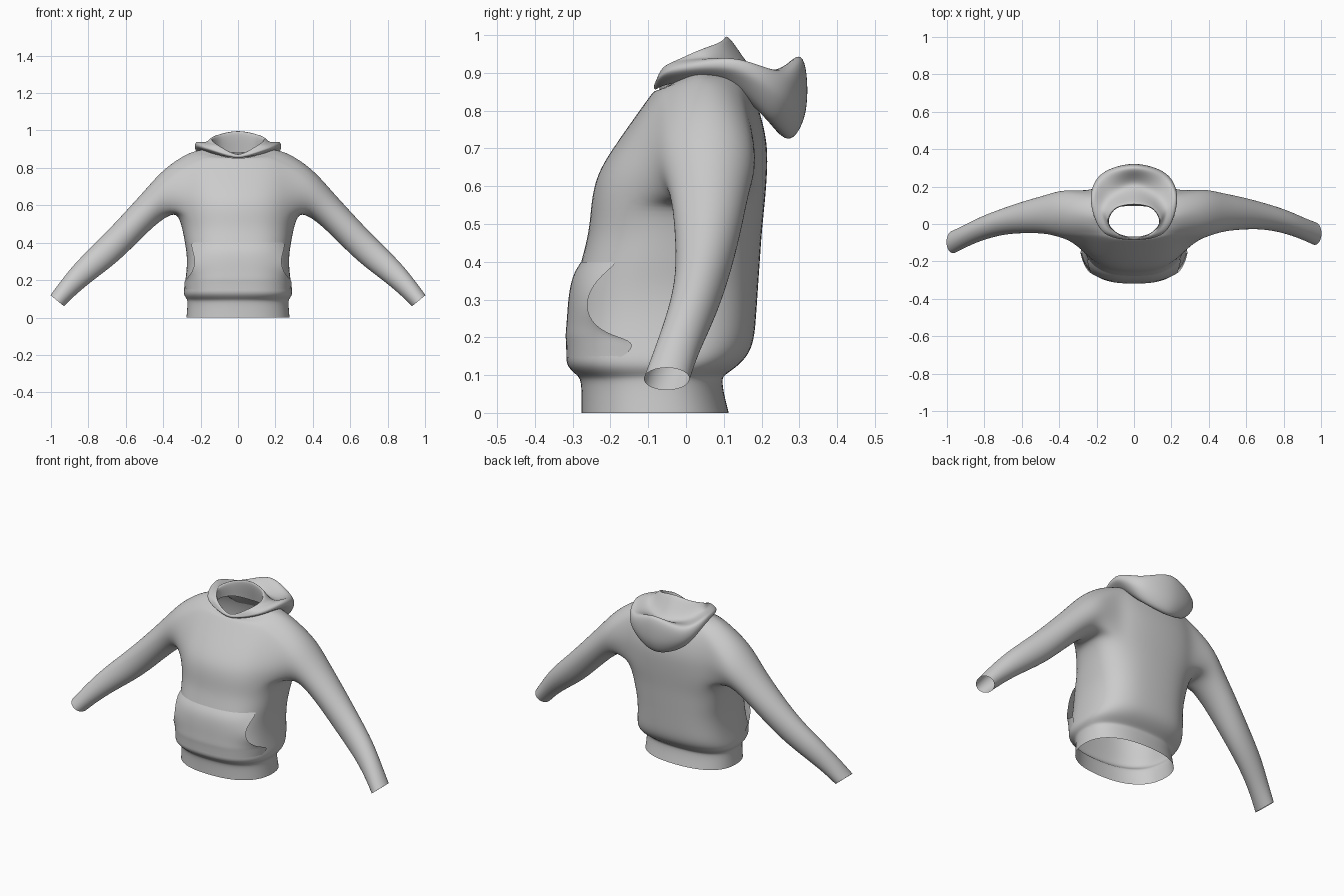
import bpy, bmesh, math
from mathutils import Vector

if "Cube" in bpy.data.objects:
    bpy.data.objects.remove(bpy.data.objects["Cube"])

N = 24  # columns around the torso

# torso rings: z, half width, front y, back y, y of widest point, squareness
LEVELS = [
    (0.00, .278, -.278, .115, -.07, .85), (.045, .274, -.278, .103, -.07, .85),
    (.088, .272, -.280, .096, -.07, .85), (.100, .276, -.290, .102, -.07, .80),
    (.125, .296, -.322, .142, -.06, .75), (.170, .288, -.318, .180, -.05, .72),
    (.250, .276, -.302, .187, -.04, .72), (.330, .274, -.296, .192, -.03, .72),
    (.400, .286, -.280, .197, -.01, .75), (.480, .300, -.258, .202, .02, .80),
    (.555, .325, -.254, .210, .05, .82), (.630, .335, -.240, .216, .06, .85),
    (.700, .335, -.196, .218, .06, .85), (.770, .330, -.146, .205, .06, .85),
    (.830, .312, -.103, .185, .06, .85), (.882, .270, -.086, .160, .05, .90),
    (.897, .200, -.080, .140, .03, 1.0), (.902, .138, -.073, .122, .02, 1.0)]

# sleeve rings: upper x, z, lower x, z, front y, back y
SLEEVE = [
    (.395, .800, .365, .548, -.075, .190), (.490, .690, .430, .505, -.042, .168),
    (.615, .552, .515, .425, -.030, .148), (.740, .420, .640, .298, -.026, .114),
    (.855, .310, .770, .203, -.050, .076), (.935, .213, .865, .125, -.082, .035),
    (1.003, .120, .930, .060, -.112, .010)]

# hood profiles from front centre round to back centre, each from the neck
# over the fold, along the trough, over the rim and back to the neck
HOOD = [
    [(0, -.068, .85), (0, -.074, .87), (0, -.078, .872), (0, -.082, .87),
     (0, -.085, .865), (0, -.085, .86), (0, -.082, .855)],
    [(.085, -.050, .865), (.098, -.048, .915), (.125, -.05, .922), (.160, -.045, .912),
     (.165, -.043, .90), (.145, -.04, .885), (.11, -.045, .87)],
    [(.135, .01, .89), (.140, .02, .955), (.175, .07, .938), (.222, .12, .938),
     (.230, .13, .91), (.205, .12, .885), (.16, .05, .88)],
    [(.095, .09, .89), (.098, .085, .982), (.125, .15, .905), (.163, .255, .905),
     (.175, .262, .83), (.14, .22, .775), (.115, .13, .87)],
    [(0, .12, .88), (0, .106, 1.0), (0, .205, .885), (0, .305, .945),
     (0, .318, .80), (0, .262, .725), (0, .15, .87)]]


def spow(v, p):
    return math.copysign(abs(v) ** p, v)


def ring_point(level, a, off=0.0):
    """Point at angle a on a rounded-square torso ring."""
    z, w, yf, yb, yc, p = level
    c, s = math.cos(a), math.sin(a)
    depth = (yb - yc if s > 0 else yc - yf) + off
    drop = max(0, z - .852) * max(0, -s)
    return Vector(((w + off) * spow(c, p), yc + depth * spow(s, p), z - drop))


def level_at(z):
    for lo, hi in zip(LEVELS, LEVELS[1:]):
        if z <= hi[0]:
            t = (z - lo[0]) / (hi[0] - lo[0])
            return [a + (b - a) * t for a, b in zip(lo, hi)]


def finish(name, bm, levels):
    bmesh.ops.recalc_face_normals(bm, faces=bm.faces)
    mesh = bpy.data.meshes.new(name)
    bm.to_mesh(mesh)
    bm.free()
    for f in mesh.polygons:
        f.use_smooth = True
    ob = bpy.data.objects.new(name, mesh)
    bpy.context.collection.objects.link(ob)
    if levels:
        sub = ob.modifiers.new("smooth", 'SUBSURF')
        sub.levels = sub.render_levels = levels
    return ob


def grid_faces(bm, rows, closed):
    for r0, r1 in zip(rows, rows[1:]):
        n = len(r0)
        for i in range(n if closed else n - 1):
            j = (i + 1) % n
            bm.faces.new((r0[i], r0[j], r1[j], r1[i]))


def catmull(p0, p1, p2, p3, t):
    return 0.5 * (2 * p1 + (p2 - p0) * t + (2 * p0 - 5 * p1 + 4 * p2 - p3) * t * t
                  + (3 * p1 - p0 - 3 * p2 + p3) * t ** 3)


def spline(pts, steps, closed):
    n, out = len(pts), []
    get = (lambda k: pts[k % n]) if closed else (lambda k: pts[min(max(k, 0), n - 1)])
    for k in range(n if closed else n - 1):
        out += [catmull(get(k - 1), get(k), get(k + 1), get(k + 2), s / steps)
                for s in range(steps)]
    return out if closed else out + [pts[-1]]


# torso with two armholes left open, sleeves grown from them
bm = bmesh.new()
rows = [[bm.verts.new(ring_point(l, 2 * math.pi * i / N)) for i in range(N)] for l in LEVELS]
LOW, HIGH = 10, 15
hole = {21, 22, 23, 0, 1, 2, 9, 10, 11, 12, 13, 14}
for r in range(len(rows) - 1):
    for i in range(N):
        if not (LOW <= r < HIGH and i in hole):
            j = (i + 1) % N
            bm.faces.new((rows[r][i], rows[r][j], rows[r + 1][j], rows[r + 1][i]))

loop = ([(LOW, c) for c in range(-3, 3)] + [(r, 3) for r in range(LOW, HIGH)]
        + [(HIGH, c) for c in range(3, -3, -1)] + [(r, -3) for r in range(HIGH, LOW, -1)])
for side in (1, -1):
    rings = [[rows[r][(c if side > 0 else 12 - c) % N] for r, c in loop]]
    for ux, uz, lx, lz, yf, yb in SLEEVE:
        shift = -.045 * (ux - .35) / .65 if side < 0 else 0
        ring = []
        for k in range(len(loop)):
            a = -math.pi / 2 + (k - 3) * 2 * math.pi / len(loop)
            t = (1 + math.sin(a)) / 2
            y = (yf + yb) / 2 + (yb - yf) / 2 * math.cos(a) + shift
            ring.append(bm.verts.new((side * (lx + (ux - lx) * t), y, lz + (uz - lz) * t)))
        rings.append(ring)
    grid_faces(bm, rings, True)
finish("body_and_sleeves", bm, 2)

# front pocket: z, half angle of wrap, lift at centre, lift at open edge
bm = bmesh.new()
rows = []
for z, half, mid, edge in [(.145, 72, -.003, -.004), (.188, 80, .004, .010), (.205, 64, .009, .016),
                           (.24, 49, .012, .024), (.29, 43, .014, .026), (.34, 47, .013, .022),
                           (.375, 53, .009, .012), (.40, 57, -.002, -.002)]:
    row = []
    for i in range(17):
        u = i / 8 - 1
        lift = mid + (edge - mid) * abs(u) ** 3
        row.append(bm.verts.new(ring_point(level_at(z), math.radians(-90 + half * u), lift)))
    rows.append(row)
grid_faces(bm, rows, False)
finish("front_pocket", bm, 2)

# folded hood: spline along each profile, then around the neck
half = [spline([Vector(p) for p in prof], 5, False) for prof in HOOD]
flip = [[Vector((-p.x, p.y, p.z)) for p in prof] for prof in half[-2:0:-1]]
cols = half + flip
bm = bmesh.new()
rows = [[bm.verts.new(p) for p in spline([c[k] for c in cols], 7, True)]
        for k in range(len(cols[0]))]
grid_faces(bm, rows, True)
finish("hood", bm, 1)
